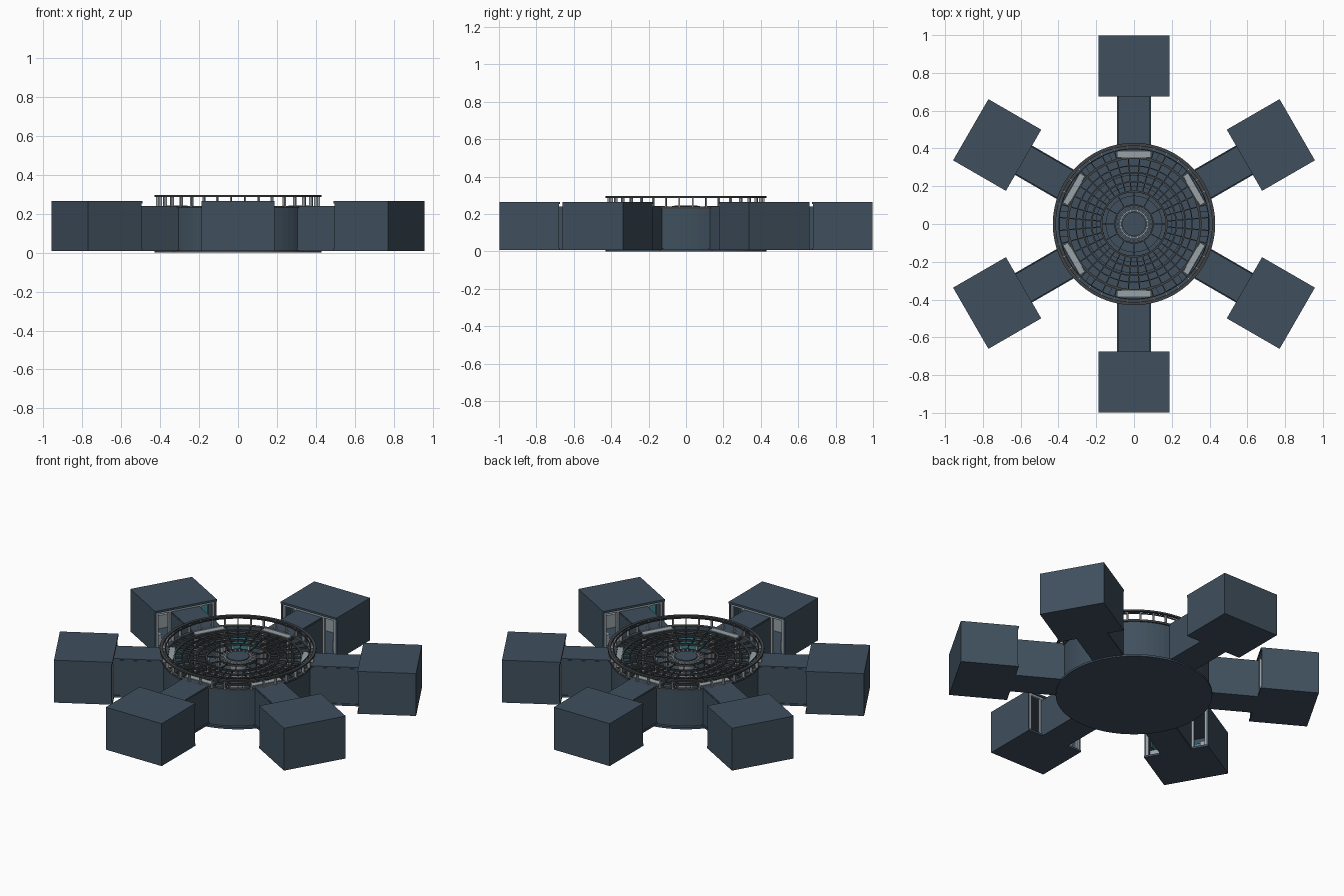
import bpy, bmesh, math
from mathutils import Matrix, Vector

if "Cube" in bpy.data.objects:
    bpy.data.objects.remove(bpy.data.objects["Cube"])


def material(name, rgb):
    m = bpy.data.materials.new(name)
    m.diffuse_color = (*rgb, 1)
    m.use_nodes = True
    m.node_tree.nodes["Principled BSDF"].inputs["Base Color"].default_value = m.diffuse_color
    return m


SLATE = material("slate_hull", (0.05, 0.08, 0.11))
DARK = material("dark_frame", (0.05, 0.055, 0.06))
GREY = material("light_metal", (0.32, 0.36, 0.39))
TEAL = material("teal_screen", (0.05, 0.22, 0.27))


def finish(name, bm, mat):
    bmesh.ops.recalc_face_normals(bm, faces=bm.faces)
    me = bpy.data.meshes.new(name)
    bm.to_mesh(me)
    bm.free()
    me.materials.append(mat)
    ob = bpy.data.objects.new(name, me)
    bpy.context.collection.objects.link(ob)
    return ob


def add_box(bm, r, t, z, deg=0):
    """Box from radial, tangential and height ranges, turned about z."""
    size = Vector((r[1] - r[0], t[1] - t[0], z[1] - z[0]))
    mid = Vector((sum(r) / 2, sum(t) / 2, sum(z) / 2))
    mat = (Matrix.Rotation(math.radians(deg), 4, 'Z') @ Matrix.Translation(mid)
           @ Matrix.Diagonal((*size, 1)))
    bmesh.ops.create_cube(bm, size=1, matrix=mat)


def boxes(name, specs, mat, deg=0):
    bm = bmesh.new()
    for s in specs:
        add_box(bm, *s, deg)
    return finish(name, bm, mat)


def radial(name, specs, count, mat, start=0.0):
    """Repeat boxes evenly about the z axis."""
    bm = bmesh.new()
    for i in range(count):
        for s in specs:
            add_box(bm, *s, start + 360 * i / count)
    return finish(name, bm, mat)


def add_arc(bm, r0, r1, z0, z1, a0=0, a1=360, n=72):
    """Rectangular section swept round the z axis."""
    full = a1 - a0 == 360
    rows = []
    for i in range(n if full else n + 1):
        a = math.radians(a0 + (a1 - a0) * i / n)
        rows.append([bm.verts.new((r * math.cos(a), r * math.sin(a), z))
                     for r, z in ((r0, z0), (r1, z0), (r1, z1), (r0, z1))])
    for i in range(n):
        p, q = rows[i], rows[(i + 1) % len(rows)]
        for k in range(4):
            j = (k + 1) % 4
            bm.faces.new((p[k], p[j], q[j], q[k]))
    if not full:
        bm.faces.new(rows[0])
        bm.faces.new(rows[-1][::-1])


def rings(name, specs, mat, n=72):
    bm = bmesh.new()
    for s in specs:
        add_arc(bm, *s, n=n)
    return finish(name, bm, mat)


def disc(name, r, z0, z1, mat, n=72):
    bm = bmesh.new()
    bmesh.ops.create_cone(bm, cap_ends=True, segments=n, radius1=r, radius2=r,
                          depth=z1 - z0,
                          matrix=Matrix.Translation((0, 0, (z0 + z1) / 2)))
    return finish(name, bm, mat)


# Hub: floor plate and wall sections between the corridors
disc("hub_floor", 0.43, 0.0, 0.012, SLATE)
bm = bmesh.new()
for i in range(6):
    c = 60 * i
    add_arc(bm, 0.40, 0.413, 0.012, 0.24, c - 18.2, c + 18.2, 8)
finish("hub_wall", bm, SLATE)

# Open roof frame: concentric rings and spokes
rings("roof_rings", [(r, r + w, 0.228, 0.24) for r, w in
      ((0.40, 0.02), (0.345, 0.012), (0.305, 0.006), (0.268, 0.008),
       (0.22, 0.008), (0.168, 0.010), (0.097, 0.008))], DARK)
radial("roof_spokes", [((0.17, 0.41), (-0.003, 0.003), (0.226, 0.238))],
       36, DARK, 5)
radial("inner_spokes", [((0.075, 0.17), (-0.002, 0.002), (0.228, 0.236))],
       12, DARK)

# Rim railing above the roof
rings("rim_rail", [(0.413, 0.43, 0.286, 0.296), (0.395, 0.40, 0.286, 0.293)], DARK)
radial("rim_posts", [((0.405, 0.422), (-0.004, 0.004), (0.238, 0.288)),
                     ((0.395, 0.42), (-0.003, 0.003), (0.285, 0.291))],
       36, GREY, 5)

# Central column with cap, collar and surrounding posts
disc("core_column", 0.045, 0.012, 0.23, GREY, 32)
disc("core_cap", 0.062, 0.23, 0.246, SLATE, 32)
rings("core_collar", [(0.068, 0.076, 0.23, 0.242)], GREY, 48)
radial("core_ticks", [((0.06, 0.102), (-0.003, 0.003), (0.23, 0.24))], 24, GREY)
radial("core_posts", [((0.165, 0.178), (-0.007, 0.007), (0.012, 0.23))],
       12, GREY, 15)

# Hub floor details: low steps and wall consoles
rings("floor_steps", [(0.20, 0.26, 0.012, 0.022), (0.10, 0.15, 0.012, 0.03)], SLATE)
radial("hub_consoles", [((0.345, 0.395), (-0.07, 0.07), (0.012, 0.085))], 6, SLATE)
radial("hub_screens", [((0.392, 0.399), (-0.06, 0.06), (0.10, 0.17))], 6, TEAL)

for i in range(6):
    a = 30 + 60 * i
    # Door frame where the corridor meets the hub
    boxes(f"door_frame_{i + 1}", [
        ((0.352, 0.383), (-0.09, 0.09), (0.222, 0.243)),
        ((0.355, 0.38), (-0.09, -0.075), (0.012, 0.222)),
        ((0.355, 0.38), (0.075, 0.09), (0.012, 0.222))], GREY, a)
    # Corridor tube
    boxes(f"corridor_{i + 1}", [
        ((0.385, 0.69), (-0.09, 0.09), (0.008, 0.02)),
        ((0.385, 0.69), (-0.084, 0.084), (0.23, 0.24)),
        ((0.385, 0.69), (-0.086, -0.076), (0.02, 0.232)),
        ((0.385, 0.69), (0.076, 0.086), (0.02, 0.232))], SLATE, a)
    # Pod shell, open towards the hub
    boxes(f"pod_shell_{i + 1}", [
        ((0.675, 0.998), (-0.187, 0.187), (0.008, 0.02)),
        ((0.675, 0.998), (-0.187, 0.187), (0.253, 0.265)),
        ((0.68, 0.995), (-0.187, -0.177), (0.02, 0.253)),
        ((0.68, 0.995), (0.177, 0.187), (0.02, 0.253)),
        ((0.985, 0.998), (-0.187, 0.187), (0.02, 0.253))], SLATE, a)
    # Frame posts round the pod opening
    boxes(f"pod_frame_{i + 1}", [
        ((0.682, 0.697), (s * 0.17 - 0.007, s * 0.17 + 0.007), (0.02, 0.253))
        for s in (-1, 1)] + [
        ((0.682, 0.697), (s * 0.095 - 0.006, s * 0.095 + 0.006), (0.02, 0.253))
        for s in (-1, 1)] + [
        ((0.682, 0.697), (-0.177, 0.177), (0.24, 0.253))], GREY, a)
    # Pod furniture: side benches and end screen
    boxes(f"pod_benches_{i + 1}", [
        ((0.74, 0.96), (-0.177, -0.115), (0.02, 0.085)),
        ((0.74, 0.96), (0.115, 0.177), (0.02, 0.085)),
        ((0.94, 0.985), (-0.09, 0.09), (0.02, 0.10))], GREY, a)
    boxes(f"pod_screens_{i + 1}", [
        ((0.978, 0.985), (-0.15, 0.15), (0.12, 0.22)),
        ((0.76, 0.94), (-0.177, -0.171), (0.12, 0.21)),
        ((0.76, 0.94), (0.171, 0.177), (0.12, 0.21))], TEAL, a)
